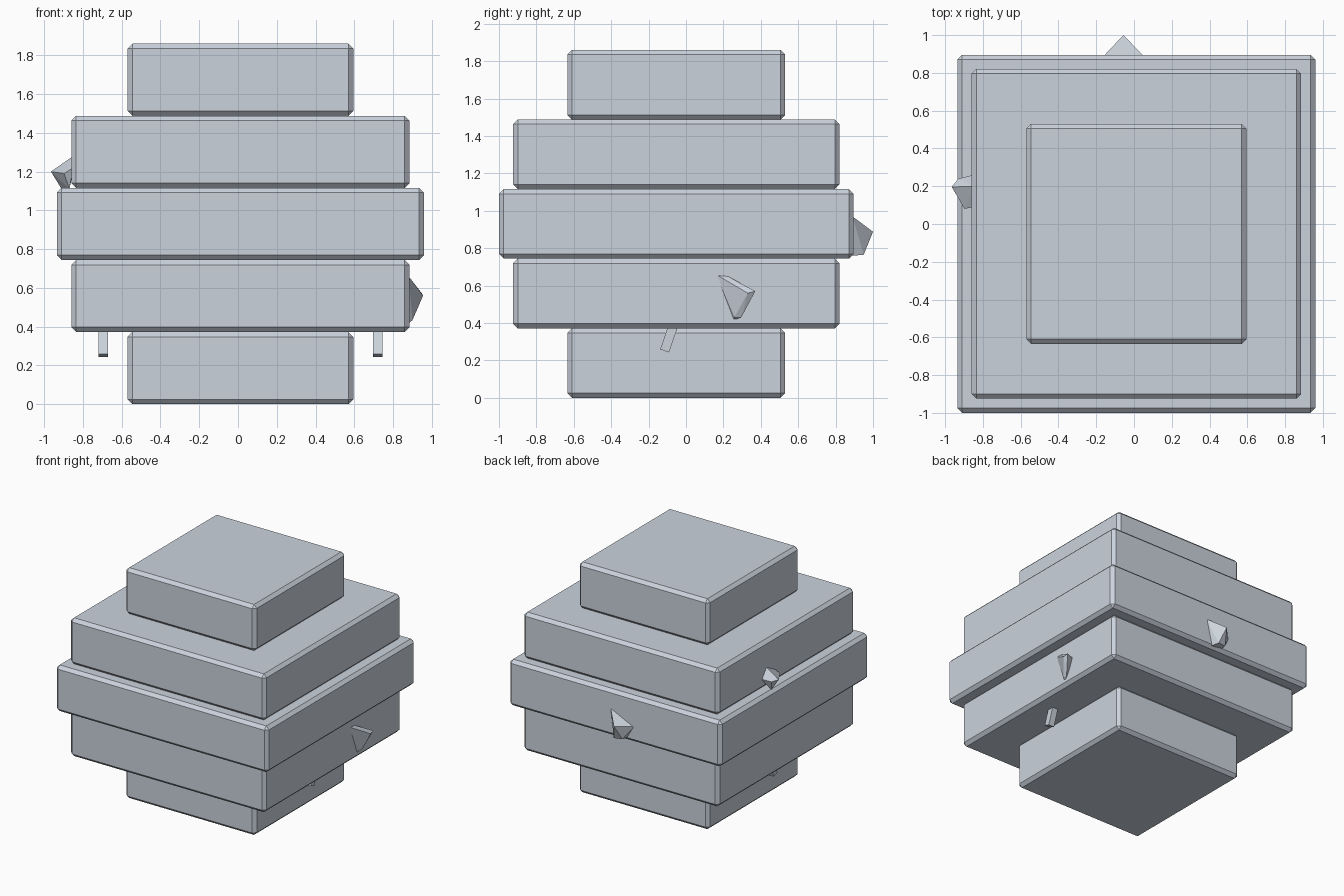
import bpy
import bmesh
import math
from mathutils import Matrix, Vector

default = bpy.data.objects.get("Cube")
if default:
    bpy.data.objects.remove(default, do_unlink=True)

# Single stone colour
STONE = (0.6, 0.65, 0.72, 1)
stone = bpy.data.materials.new("blue_grey_stone")
stone.use_nodes = True
stone.diffuse_color = STONE
stone.node_tree.nodes["Principled BSDF"].inputs["Base Color"].default_value = STONE


def add_object(name, bm):
    bmesh.ops.recalc_face_normals(bm, faces=bm.faces)
    mesh = bpy.data.meshes.new(name)
    bm.to_mesh(mesh)
    bm.free()
    mesh.materials.append(stone)
    obj = bpy.data.objects.new(name, mesh)
    bpy.context.collection.objects.link(obj)
    return obj


def box(name, centre, size, chamfer=0, tilt=0):
    bm = bmesh.new()
    bmesh.ops.create_cube(bm, size=1, matrix=Matrix.Diagonal((*size, 1)))
    obj = add_object(name, bm)
    obj.location = centre
    obj.rotation_euler.x = tilt
    if chamfer:
        mod = obj.modifiers.new("chamfer", "BEVEL")
        mod.width = chamfer
        mod.segments = 1
    return obj


def shard(name, points):
    bm = bmesh.new()
    for p in points:
        bm.verts.new(p)
    result = bmesh.ops.convex_hull(bm, input=bm.verts)
    loose = {v for v in result["geom_interior"] if isinstance(v, bmesh.types.BMVert)}
    if loose:
        bmesh.ops.delete(bm, geom=list(loose), context="VERTS")
    bmesh.ops.dissolve_limit(bm, angle_limit=math.radians(4),
                             verts=bm.verts, edges=bm.edges)
    return add_object(name, bm)


# Stack of chamfered slabs, mirrored about the widest one
CX, CY, STEP = 0.0125, -0.052, 0.372
tiers = [("bottom", 1.165), ("lower", 1.745), ("middle", 1.895),
         ("upper", 1.745), ("top", 1.165)]
for i, (label, width) in enumerate(tiers):
    box(label + "_slab", (CX, CY, STEP * (i + 0.5)), (width, width, STEP), 0.025)

# Slanted pins under the lower slab
for label, side in (("left", 1), ("right", -1)):
    box(label + "_pin", (CX + side * 0.708, -0.077, 0.36),
        (0.05, 0.05, 0.23), tilt=math.radians(-19))

# Angular shards half buried in the slab sides
shard("left_shard", [
    (0.88, 0.16, 0.66), (0.88, 0.215, 0.655), (0.95, 0.37, 0.57),
    (0.955, 0.33, 0.56), (0.9, 0.26, 0.433), (0.9, 0.297, 0.433),
    (0.87, 0.25, 0.41), (0.87, 0.34, 0.57)])
shard("right_shard", [
    (-0.965, 0.196, 1.2), (-0.897, 0.08, 1.19), (-0.85, 0.2, 1.28),
    (-0.85, 0.09, 1.22), (-0.85, 0.26, 1.2), (-0.93, 0.24, 1.19),
    (-0.91, 0.21, 1.11), (-0.87, 0.11, 1.11)])
shard("back_shard", [
    (-0.056, 1.0, 0.888), (0.05, 0.89, 0.97), (-0.16, 0.89, 0.87),
    (-0.02, 0.95, 0.765), (-0.09, 0.94, 0.77), (0.0, 0.89, 0.76),
    (-0.1, 0.89, 0.77)])
